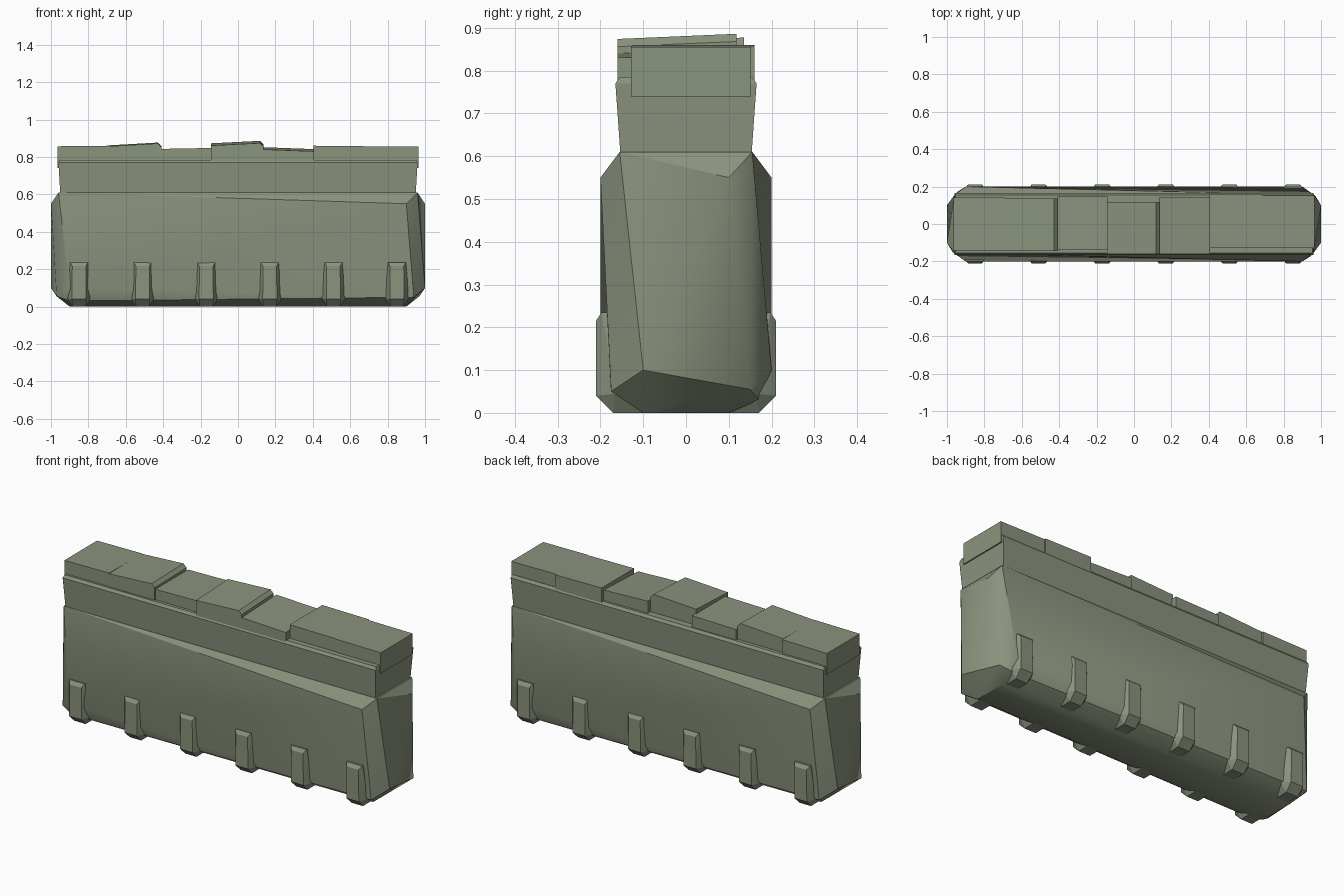
import bpy, bmesh
from math import radians

cube = bpy.data.objects.get("Cube")
if cube:
    bpy.data.objects.remove(cube, do_unlink=True)

stone = bpy.data.materials.new("grey_green_concrete")
stone.use_nodes = True
COLOUR = (0.255, 0.292, 0.208, 1)
stone.diffuse_color = COLOUR
stone.node_tree.nodes["Principled BSDF"].inputs["Base Color"].default_value = COLOUR


def hull(name, points, angle=30):
    """Faceted solid wrapped round a few corner points."""
    bm = bmesh.new()
    for p in points:
        bm.verts.new(p)
    out = bmesh.ops.convex_hull(bm, input=bm.verts[:])
    loose = [v for v in bm.verts if not v.link_faces]
    bmesh.ops.delete(bm, geom=loose, context="VERTS")
    bmesh.ops.dissolve_limit(bm, angle_limit=radians(0.5), verts=bm.verts[:], edges=bm.edges[:])
    bmesh.ops.recalc_face_normals(bm, faces=bm.faces[:])
    mesh = bpy.data.meshes.new(name)
    bm.to_mesh(mesh)
    bm.free()
    mesh.materials.append(stone)
    obj = bpy.data.objects.new(name, mesh)
    bpy.context.collection.objects.link(obj)
    bpy.ops.object.select_all(action="DESELECT")
    obj.select_set(True)
    bpy.context.view_layer.objects.active = obj
    bpy.ops.object.shade_smooth_by_angle(angle=radians(angle))
    return obj


# Main body: one roughly chipped end, turned half round for the other
end = [(1, -.1, .1), (1, .1, .55), (.9, -.2, .55), (.9, .2, .1),
       (.96, -.155, .61), (.96, .155, .61), (.94, -.175, .05), (.97, .15, .055),
       (.9, .17, .03), (.9, -.1, 0), (.9, .1, 0)]
hull("barrier_body", end + [(-x, -y, z) for x, y, z in end])

# Upper wall, flaring slightly towards the top
hull("upper_wall", [(sx * x, sy * y, z) for sx in (-1, 1) for sy in (-1, 1)
                    for x, y, z in ((.95, .153, .6), (.96, .165, .77), (.955, .155, .785))], 20)

# Uneven cap blocks: x start, x end, front y, back y, left height, right height, front drop
caps = [(-.965, -.69, -.143, .143, .857, .86, 0),
        (-.69, -.41, -.145, .135, .862, .877, .005),
        (-.41, -.14, -.138, .148, .843, .848, 0),
        (-.145, .135, -.16, .118, .873, .886, .012),
        (.135, .405, -.16, .142, .852, .842, .012),
        (.405, .69, -.125, .16, .86, .857, 0),
        (.69, .965, -.128, .152, .857, .855, 0)]
for i, (x0, x1, front, back, z0, z1, drop) in enumerate(caps):
    chip = .018 if i in (1, 3) else 0
    pts = []
    for y, d in ((front, drop), (back, 0)):
        pts += [(x0, y, .74), (x1, y, .74), (x0, y, z0 - d),
                (x1 - chip, y, z1 - d), (x1, y, z1 - d - chip)]
    hull(f"cap_block_{i + 1}", pts, 15)

# Tapered foot ribs along both long sides
for side, label in ((-1, "front"), (1, "back")):
    for i in range(6):
        cx = -.85 + .34 * i
        pts = [(cx + sx * x, side * y, z) for sx in (-1, 1) for x, y, z in (
            (.038, .21, .04), (.036, .21, .216), (.047, .197, .235), (.05, .15, .235),
            (.052, .19, .06), (.065, .165, .045), (.035, .17, 0), (.035, .1, 0))]
        hull(f"{label}_foot_rib_{i + 1}", pts, 20)
